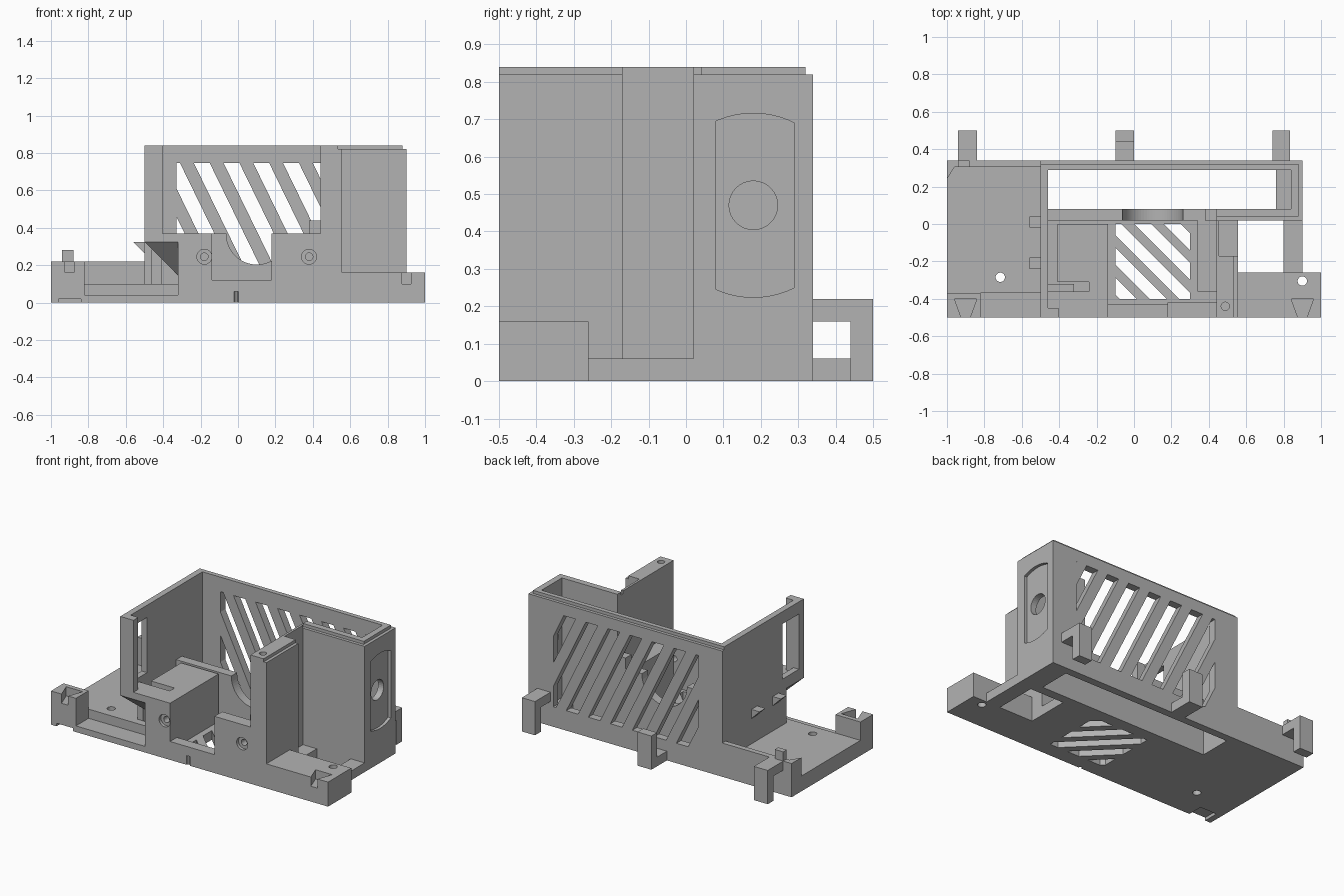
import bpy, bmesh, math
from mathutils import Vector

if "Cube" in bpy.data.objects:
    bpy.data.objects.remove(bpy.data.objects["Cube"])

grey = bpy.data.materials.new("plain grey plastic")
grey.use_nodes = True
COLOUR = (0.45, 0.45, 0.45, 1)
grey.diffuse_color = COLOUR
grey.node_tree.nodes["Principled BSDF"].inputs["Base Color"].default_value = COLOUR


def finish(name, bm):
    bmesh.ops.recalc_face_normals(bm, faces=bm.faces[:])
    mesh = bpy.data.meshes.new(name)
    bm.to_mesh(mesh)
    bm.free()
    mesh.materials.append(grey)
    ob = bpy.data.objects.new(name, mesh)
    bpy.context.collection.objects.link(ob)
    return ob


def add_prism(bm, pts, axis, a, b):
    """Extrude a 2D outline along an axis from a to b."""
    def place(p, d):
        return {"x": (d, p[0], p[1]), "y": (p[0], d, p[1]), "z": (p[0], p[1], d)}[axis]
    low = [bm.verts.new(place(p, a)) for p in pts]
    high = [bm.verts.new(place(p, b)) for p in pts]
    bm.faces.new(low)
    bm.faces.new(high)
    for i in range(len(pts)):
        j = (i + 1) % len(pts)
        bm.faces.new((low[i], low[j], high[j], high[i]))


def prism(name, pts, axis, a, b):
    bm = bmesh.new()
    add_prism(bm, pts, axis, a, b)
    return finish(name, bm)


def box(name, x0, x1, y0, y1, z0, z1):
    return prism(name, [(x0, y0), (x1, y0), (x1, y1), (x0, y1)], "z", z0, z1)


def rod(name, u, v, r, axis, a, b, n=32):
    pts = [(u + r * math.cos(math.tau * i / n), v + r * math.sin(math.tau * i / n)) for i in range(n)]
    return prism(name, pts, axis, a, b)


def boolean(ob, cutters, op="DIFFERENCE"):
    """Apply cutters to a part, then remove them."""
    for c in cutters:
        c.hide_render = True
        m = ob.modifiers.new("cut", "BOOLEAN")
        m.operation, m.object, m.solver = op, c, "EXACT"
    bpy.context.view_layer.update()
    mesh = bpy.data.meshes.new_from_object(ob.evaluated_get(bpy.context.evaluated_depsgraph_get()))
    ob.modifiers.clear()
    ob.data = mesh
    for c in cutters:
        bpy.data.objects.remove(c)
    return ob


def slats(axis, start, count, width, pitch, top, bottom, lean, a, b, window):
    """Slanted slots clipped to a rectangular window."""
    bm = bmesh.new()
    for i in range(count):
        u = start + i * pitch
        add_prism(bm, [(u, top), (u + width, top), (u + width + lean, bottom), (u + lean, bottom)], axis, a, b)
    return boolean(finish("slats", bm), [box("window", *window)], "INTERSECT")


# floors
main_floor = box("main_floor", -0.5, 0.9, -0.5, 0.34, 0, 0.06)
boolean(main_floor, [
    box("c", -0.46, 0.76, 0.08, 0.29, -0.1, 0.2),
    box("c", 0.555, 0.8, -0.26, 0.02, -0.1, 0.2),
    box("c", 0.555, 1.1, -0.6, -0.26, -0.1, 0.2),
    box("c", -0.6, -0.32, -0.6, -0.37, 0.04, 0.2),
    rod("c", -0.01, -0.5, 0.012, "z", -0.1, 0.2, 8),
    slats("z", -0.655, 6, 0.09, 0.159, 0.02, -0.42, 0.44, -0.1, 0.2,
          (-0.1, 0.3, -0.4, 0.0, -0.2, 0.3))])
side_floor = box("side_floor", -1, -0.5, -0.5, 0.34, 0, 0.1)
boolean(side_floor, [
    box("c", -0.82, -0.4, -0.6, -0.37, 0.04, 0.2),
    box("c", -0.96, -0.84, -0.6, -0.4, -0.1, 0.02),
    rod("c", -0.715, -0.285, 0.025, "z", -0.1, 0.2)])


def dovetail(x, z0, z1):
    return prism("c", [(x - 0.02, -0.51), (x + 0.02, -0.51), (x + 0.06, -0.4), (x - 0.06, -0.4)], "z", z0, z1)


# corner blocks with dovetail sockets
left_block = box("left_corner_block", -1, -0.82, -0.5, -0.37, 0.1, 0.22)
boolean(left_block, [dovetail(-0.9, 0.16, 0.3)])
right_wing = box("right_wing", 0.555, 1, -0.5, -0.26, 0, 0.16)
boolean(right_wing, [dovetail(0.9, 0.1, 0.3), rod("c", 0.9, -0.305, 0.025, "z", -0.1, 0.3)])

# low rear wall of the side floor, with its upright tab
prism("side_rear_wall", [(-1, 0.34), (-0.5, 0.34), (-0.5, 0.305), (-0.96, 0.305), (-1, 0.24)], "z", 0.1, 0.22)
box("upright_tab", -0.94, -0.88, 0.305, 0.34, 0.22, 0.28)

# rear hooks: outer pair hang down, the middle one points up
for name, x0, x1, z0 in (("left_hook", -0.94, -0.84, 0.16), ("middle_hook", -0.1, 0, 0), ("right_hook", 0.74, 0.835, 0.16)):
    box(name + "_arm", x0, x1, 0.34, 0.44, z0, z0 + 0.06)
    box(name + "_leg", x0, x1, 0.44, 0.5, 0, 0.22)

# rear wall with slanted vents
rear_wall = box("rear_wall", -0.5, 0.9, 0.29, 0.34, 0.06, 0.82)
boolean(rear_wall, [slats("y", -0.72, 10, 0.085, 0.159, 0.76, 0.11, 0.317, 0.2, 0.4,
                          (-0.33, 0.72, 0.1, 0.5, 0.13, 0.745))])
box("rear_rim", -0.5, 0.88, 0.29, 0.32, 0.82, 0.84)

# left wall with window, front return and undercut corner
left_wall = box("left_wall", -0.5, -0.46, -0.5, 0.29, 0.06, 0.84)
boolean(left_wall, [
    box("c", -0.6, -0.3, -0.45, -0.28, 0.4, 0.76),
    box("c", -0.6, -0.32, -0.6, -0.32, 0, 0.325)])
box("left_front_return", -0.46, -0.405, -0.5, -0.45, 0.37, 0.84)
bm = bmesh.new()
top = [bm.verts.new(p) for p in ((-0.5, -0.5, 0.325), (-0.32, -0.5, 0.325), (-0.32, -0.32, 0.325), (-0.5, -0.32, 0.325))]
tip = bm.verts.new((-0.32, -0.32, 0.145))
bmesh.ops.convex_hull(bm, input=top + [tip])
finish("corner_overhang", bm)
box("undercut_step", -0.5, -0.32, -0.37, -0.32, 0.06, 0.1)
for i, y in enumerate((-0.24, -0.02)):
    prism("side_catch_%d" % (i + 1), [(-0.56, 0.325), (-0.5, 0.325), (-0.5, 0.265)], "y", y, y + 0.06)


def bolt_hole(x):
    return [rod("c", x, 0.245, 0.04, "y", -0.6, -0.48), rod("c", x, 0.245, 0.02, "y", -0.6, -0.38)]


# front wall pieces around the central pit
front_left = box("front_left_wall", -0.46, -0.14, -0.5, -0.36, 0.06, 0.37)
boolean(front_left, [box("c", -0.6, -0.32, -0.6, -0.32, 0, 0.325)] + bolt_hole(-0.18))
front_right = box("front_right_wall", 0.18, 0.44, -0.5, -0.42, 0.06, 0.37)
boolean(front_right, bolt_hole(0.38))
box("front_sill", -0.14, 0.18, -0.5, -0.43, 0.06, 0.12)
box("inner_block", -0.41, -0.14, -0.31, 0, 0.06, 0.37)
box("block_bridge", -0.24, -0.14, -0.36, -0.31, 0.06, 0.37)
box("pit_right_block", 0.34, 0.44, -0.36, 0.02, 0.06, 0.37)

# partition with round cradle
partition = prism("partition", [(-0.46, 0.06), (0.44, 0.06), (0.44, 0.44), (0.38, 0.44), (0.38, 0.37), (-0.46, 0.37)],
                  "y", 0.02, 0.08)
boolean(partition, [rod("c", 0.1, 0.365, 0.162, "y", -0.1, 0.2, 64)])

# tall front post and the thin wall behind it
post = box("front_post", 0.44, 0.555, -0.5, -0.17, 0.06, 0.82)
post_rim = box("post_rim", 0.44, 0.535, -0.5, -0.17, 0.82, 0.84)
for part in (post, post_rim):
    boolean(part, [rod("c", 0.488, -0.44, 0.022, "z", 0.7, 0.9)])
box("thin_wall", 0.44, 0.455, -0.17, 0.02, 0.06, 0.84)

# right housing with recessed round seat
box("housing_front", 0.44, 0.9, 0.02, 0.08, 0.06, 0.82)
box("housing_front_rim", 0.44, 0.88, 0.04, 0.08, 0.82, 0.84)
housing_side = box("housing_side", 0.84, 0.9, 0.02, 0.34, 0.06, 0.82)
seat = rod("seat", 0.18, 0.47, 0.246, "x", 0.88, 1, 64)
boolean(seat, [box("c", 0.8, 1.1, 0.03, 0.328, 0, 1)], "INTERSECT")
boolean(housing_side, [seat, rod("c", 0.18, 0.47, 0.065, "x", 0.7, 1)])
box("housing_side_rim", 0.84, 0.88, 0.08, 0.29, 0.82, 0.84)
